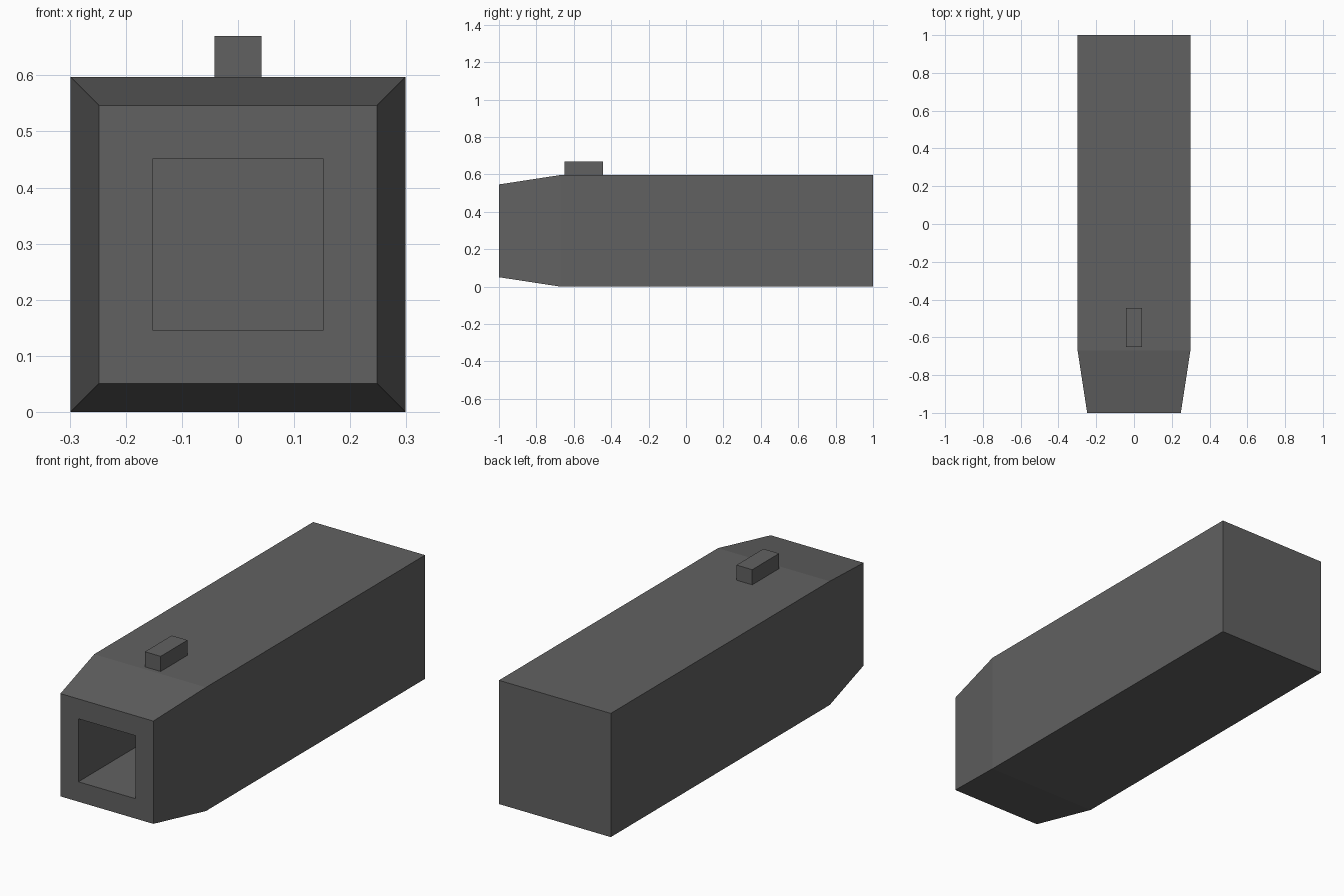
import bpy, bmesh

if "Cube" in bpy.data.objects:
    bpy.data.objects.remove(bpy.data.objects["Cube"])

dark = bpy.data.materials.new("dark_grey")
dark.diffuse_color = (0.12, 0.12, 0.12, 1)
dark.use_nodes = True
dark.node_tree.nodes["Principled BSDF"].inputs["Base Color"].default_value = dark.diffuse_color

ZC = 0.2985  # height of the body axis


def finish(name, bm):
    bmesh.ops.recalc_face_normals(bm, faces=bm.faces)
    mesh = bpy.data.meshes.new(name)
    bm.to_mesh(mesh)
    bm.free()
    mesh.materials.append(dark)
    obj = bpy.data.objects.new(name, mesh)
    bpy.context.collection.objects.link(obj)
    return obj


def square_loft(name, sections):
    """Closed square tube lofted through (half_size, y) sections, capped at both ends."""
    bm = bmesh.new()
    rings = [[bm.verts.new((sx * h, y, ZC + sz * h))
              for sx, sz in ((-1, -1), (1, -1), (1, 1), (-1, 1))]
             for h, y in sections]
    for a, b in zip(rings, rings[1:]):
        for i in range(4):
            j = (i + 1) % 4
            bm.faces.new((a[i], a[j], b[j], b[i]))
    bm.faces.new(rings[0])
    bm.faces.new(rings[-1])
    return finish(name, bm)


# Body: back plate, straight walls, tapered nose, front rim, then the blind square bore
square_loft("body", [(0.2985, 1.0), (0.2985, -0.67), (0.248, -1.0),
                     (0.152, -1.0), (0.152, 0.3)])

# Small sight block on top
bm = bmesh.new()
bmesh.ops.create_cube(bm, size=1)
bmesh.ops.scale(bm, vec=(0.084, 0.205, 0.073), verts=bm.verts)
bmesh.ops.translate(bm, vec=(0, -0.5475, 0.6335), verts=bm.verts)
finish("front_sight", bm)
